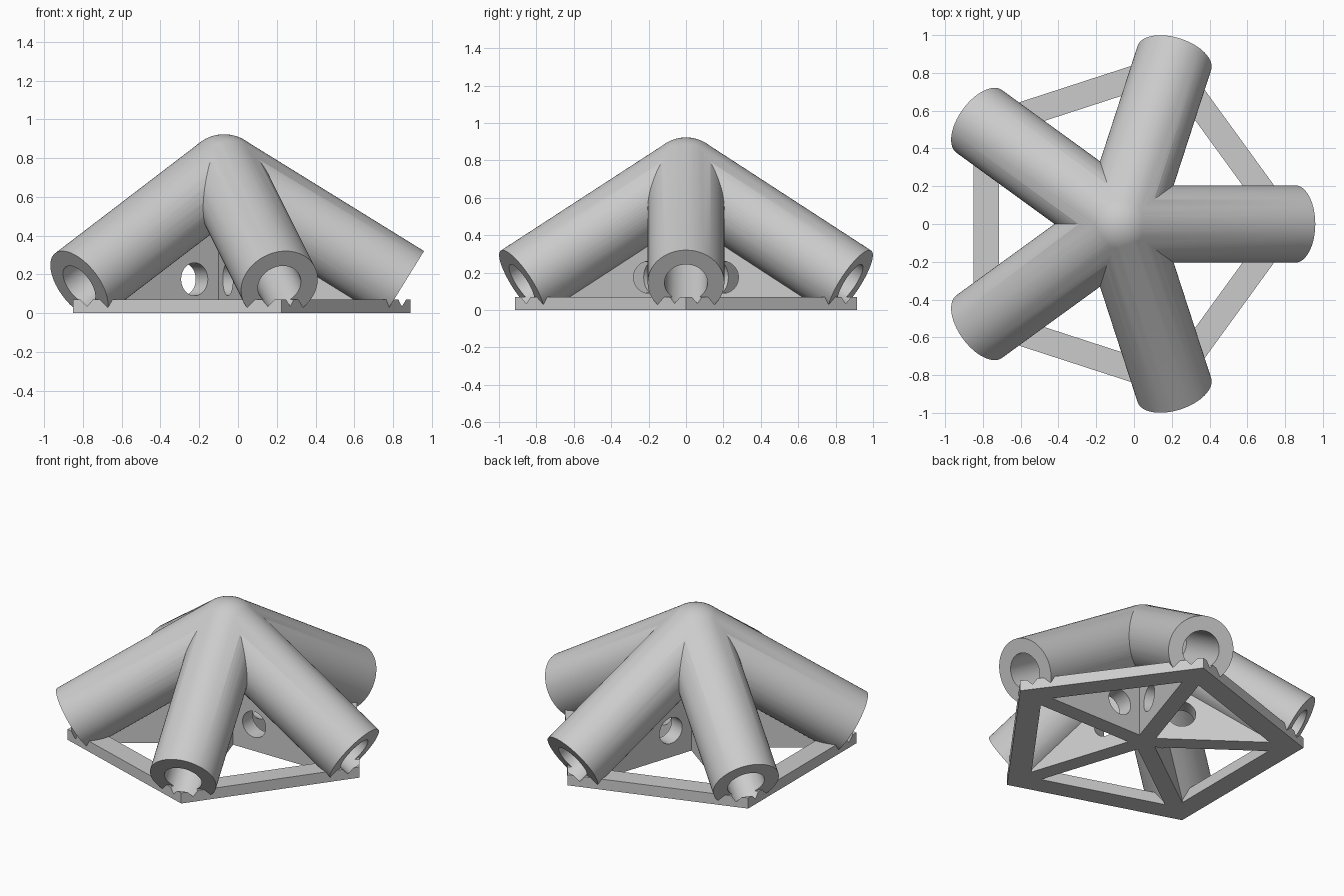
import bpy, bmesh, math
from mathutils import Vector, Matrix

if "Cube" in bpy.data.objects:
    bpy.data.objects.remove(bpy.data.objects["Cube"], do_unlink=True)

CX = -0.072                      # five-fold axis
LEGS = 5
SLOPE = math.atan(0.618)         # downward tilt of each tube
HUB_Z = 0.717
END_R = 0.924                    # radial reach of a tube's end centre
TUBE, BORE = 0.205, 0.115
BASE_R, BASE_H, BASE_W = 0.962, 0.07, 0.135
RIB_HALF = 0.053

grey = bpy.data.materials.new("plain grey")
grey.use_nodes = True
grey.diffuse_color = (0.6, 0.6, 0.6, 1)
grey.node_tree.nodes["Principled BSDF"].inputs["Base Color"].default_value = (0.6, 0.6, 0.6, 1)


def finish(name, bm):
    bmesh.ops.recalc_face_normals(bm, faces=bm.faces)
    mesh = bpy.data.meshes.new(name)
    bm.to_mesh(mesh)
    bm.free()
    mesh.materials.append(grey)
    ob = bpy.data.objects.new(name, mesh)
    bpy.context.collection.objects.link(ob)
    return ob


def polar(angle, r, z, side=0.0):
    """Point at radius r and height z on a leg's plane, shifted sideways."""
    return Vector((CX + r * math.cos(angle) - side * math.sin(angle),
                   r * math.sin(angle) + side * math.cos(angle), z))


def rod(name, a, b, radius, sides=64):
    bm = bmesh.new()
    axis = b - a
    turn = axis.to_track_quat('Z', 'Y').to_matrix().to_4x4()
    bmesh.ops.create_cone(bm, cap_ends=True, segments=sides, radius1=radius, radius2=radius,
                          depth=axis.length, matrix=Matrix.Translation((a + b) / 2) @ turn)
    return finish(name, bm)


def prism(name, points, shift):
    """Closed solid: an outline, its shifted copy and the walls between them."""
    bm = bmesh.new()
    low = [bm.verts.new(p) for p in points]
    high = [bm.verts.new(Vector(p) + Vector(shift)) for p in points]
    bm.faces.new(low[::-1])
    bm.faces.new(high)
    for i in range(len(low)):
        bm.faces.new((low[i - 1], low[i], high[i], high[i - 1]))
    return finish(name, bm)


def combine(target, other, mode):
    mod = target.modifiers.new("combine", 'BOOLEAN')
    mod.operation, mod.solver, mod.object = mode, 'MANIFOLD', other
    bpy.ops.object.select_all(action='DESELECT')
    bpy.context.view_layer.objects.active = target
    target.select_set(True)
    bpy.ops.object.modifier_apply(modifier=mod.name)
    bpy.data.objects.remove(other, do_unlink=True)


def axis_point(angle, r):
    return polar(angle, r, HUB_Z - r * math.tan(SLOPE))


angles = [math.tau * i / LEGS for i in range(LEGS)]

# Rounded hub with the sloping tubes
bm = bmesh.new()
bmesh.ops.create_uvsphere(bm, u_segments=60, v_segments=32, radius=TUBE + 0.001,
                          matrix=Matrix.Translation((CX, 0, HUB_Z)))
joint = finish("tube_joint", bm)
for a in angles:
    combine(joint, rod("tube", axis_point(a, 0), axis_point(a, END_R), TUBE), 'UNION')

# Trim the tubes flat at the ground
ground = prism("ground_cutter", [(-2, -2, -1), (2, -2, -1), (2, 2, -1), (-2, 2, -1)], (0, 0, 1))
combine(joint, ground, 'DIFFERENCE')

# Five-sided base frame
inner_r = BASE_R - BASE_W / math.cos(math.pi / LEGS)
frame = prism("base_frame", [polar(a, BASE_R, 0) for a in angles], (0, 0, BASE_H))
opening = prism("frame_cutter", [polar(a, inner_r, -0.1) for a in angles], (0, 0, 0.4))
combine(frame, opening, 'DIFFERENCE')

# Upright ribs under the tubes, joined to the frame
for a in angles:
    outline = [(0, 0), (0.85, 0), (0.85, 0.19), (0, HUB_Z - 0.01)]
    rib = prism("rib", [polar(a, r, z, -RIB_HALF) for r, z in outline],
                polar(a, 0, 0, 2 * RIB_HALF) - polar(a, 0, 0))
    combine(frame, rib, 'UNION')
combine(joint, frame, 'UNION')

# Sockets in the tube ends and round holes through the ribs
for a in angles:
    combine(joint, rod("socket_cutter", axis_point(a, 0.4), axis_point(a, END_R + 0.045), BORE),
            'DIFFERENCE')
    combine(joint, rod("hole_cutter", polar(a, 0.227, 0.175, -0.075),
                       polar(a, 0.227, 0.175, 0.075), 0.085, 48), 'DIFFERENCE')

bpy.ops.object.select_all(action='DESELECT')
joint.select_set(True)
bpy.context.view_layer.objects.active = joint
bpy.ops.object.shade_smooth_by_angle(angle=math.radians(30))
